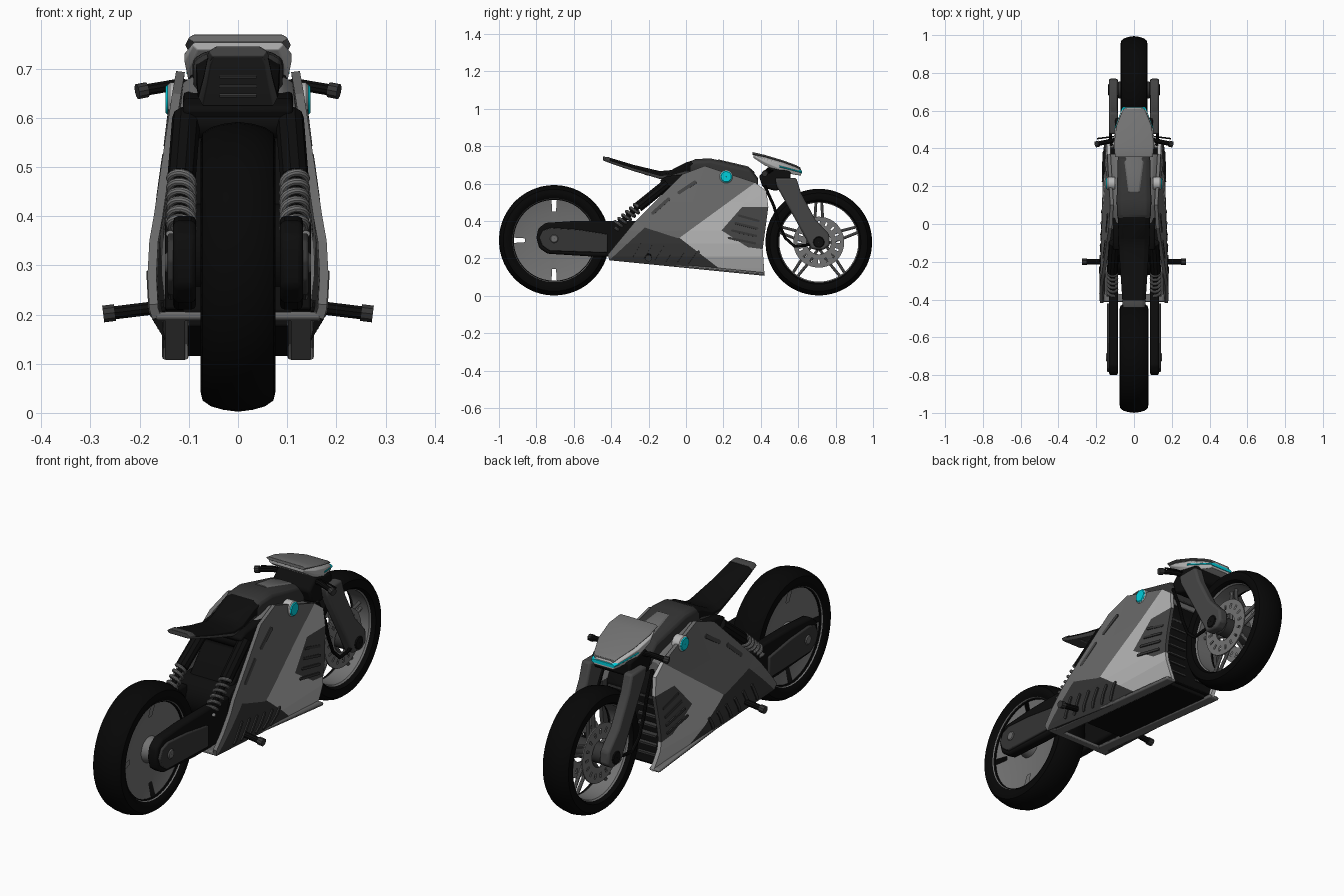
import bpy, bmesh, math
from mathutils import Vector

if "Cube" in bpy.data.objects:
    bpy.data.objects.remove(bpy.data.objects["Cube"])


def material(name, r, g, b):
    m = bpy.data.materials.new(name)
    m.use_nodes = True
    m.diffuse_color = (r, g, b, 1)
    for node in m.node_tree.nodes:
        if node.type == 'BSDF_PRINCIPLED':
            node.inputs["Base Color"].default_value = (r, g, b, 1)
    return m


RUBBER = material("tyre black", .002, .002, .002)
BLACK = material("soft black", .004, .004, .004)
DARK = material("dark grey", .035, .035, .035)
GRAPHITE = material("graphite grey", .06, .06, .06)
MID = material("mid grey", .145, .145, .145)
METAL = material("metal grey", .17, .17, .17)
LIGHT = material("light grey", .47, .47, .47)
TEAL = material("teal", 0, .62, .72)


def finish(name, me, mats, mirror=False, bevel=0, thick=0):
    ob = bpy.data.objects.new(name, me)
    bpy.context.collection.objects.link(ob)
    me.materials.clear()
    for m in mats:
        me.materials.append(m)
    if thick:
        mod = ob.modifiers.new("Thickness", 'SOLIDIFY')
        mod.thickness, mod.offset = thick, -1
    else:
        bpy.ops.object.select_all(action='DESELECT')
        ob.select_set(True)
        bpy.context.view_layer.objects.active = ob
        bpy.ops.object.shade_smooth_by_angle(angle=.6)
    if bevel:
        mod = ob.modifiers.new("Bevel", 'BEVEL')
        mod.width, mod.segments, mod.limit_method = bevel, 2, 'ANGLE'
    if mirror:
        ob.modifiers.new("Mirror", 'MIRROR').use_mirror_merge = False
    return ob


def to_mesh(name, bm, recalc=True):
    if recalc:
        bmesh.ops.recalc_face_normals(bm, faces=bm.faces[:])
    me = bpy.data.meshes.new(name)
    bm.to_mesh(me)
    bm.free()
    return me


def skin(rings, caps=True, wrap=False):
    bm = bmesh.new()
    vs = [[bm.verts.new(p) for p in ring] for ring in rings]
    for a, b in zip(vs, vs[1:] + (vs[:1] if wrap else [])):
        for i in range(len(a)):
            j = (i + 1) % len(a)
            bm.faces.new((a[i], a[j], b[j], b[i]))
    if caps:
        bm.faces.new(vs[0][::-1])
        bm.faces.new(vs[-1])
    return bm


def slab(name, pts, x0, x1, mat, mirror=False, bevel=.005):
    bm = skin([[(x, y, z) for y, z in pts] for x in (x0, x1)])
    return finish(name, to_mesh(name, bm), [mat], mirror, bevel)


def loft(name, sections, mat, under=None, bevel=.004):
    """Sections are (y, bottom, top, half width)."""
    rings = []
    for y, zb, zt, w in sections:
        c = min(.016, .4 * (zt - zb))
        half = [(w * .9, zb), (w, zb + c), (w, zt - c), (w - 1.6 * c, zt)]
        rings.append([(x, y, z) for x, z in half] + [(-x, y, z) for x, z in half[::-1]])
    me = to_mesh(name, skin(rings))
    finish(name, me, [mat, under] if under else [mat], bevel=bevel)
    if under:
        for p in me.polygons:
            p.material_index = int(p.normal.z < -.3)


def lathe(name, profile, cy, cz, mat, mirror=False, cut=None, steps=64):
    """Closed (x, radius) profile turned about an axle along x."""
    step = math.tau / steps
    rings = []
    for k in range(steps):
        a = step * (k + .5)
        rings.append([(x, cy + r * math.cos(a), cz + r * math.sin(a)) for x, r in profile])
    bm = skin(rings, caps=False, wrap=True)
    if cut:
        gone = []
        for f in bm.faces:
            c = f.calc_center_median()
            k = round(math.atan2(c.z - cz, c.y - cy) / step) % steps
            if cut(k, math.hypot(c.y - cy, c.z - cz)):
                gone.append(f)
        bmesh.ops.delete(bm, geom=gone, context='FACES')
    return finish(name, to_mesh(name, bm), [mat], mirror)


def disc(name, x0, x1, r, cy, cz, mat):
    prof = [(x0, .001), (x0, r), (x1 - .004, r), (x1, r - .004), (x1, .001)]
    return lathe(name, prof, cy, cz, mat, True, steps=32)


def tube(name, pts, r, mat, mirror=True):
    cu = bpy.data.curves.new(name, 'CURVE')
    cu.dimensions, cu.bevel_depth, cu.bevel_resolution, cu.use_fill_caps = '3D', r, 3, True
    sp = cu.splines.new('POLY')
    sp.points.add(len(pts) - 1)
    for p, co in zip(sp.points, pts):
        p.co = (*co, 1)
    tmp = bpy.data.objects.new(name + " path", cu)
    bpy.context.collection.objects.link(tmp)
    dg = bpy.context.evaluated_depsgraph_get()
    me = bpy.data.meshes.new_from_object(tmp.evaluated_get(dg))
    bpy.data.objects.remove(tmp)
    return finish(name, me, [mat], mirror)


LEVELS = [(.1, .145), (.15, .162), (.21, .18), (.28, .185), (.35, .183), (.5, .16), (.7, .125)]


def flank(y, z):
    """Half width of the fairing."""
    w = LEVELS[0][1] if z < LEVELS[0][0] else LEVELS[-1][1]
    for (z0, w0), (z1, w1) in zip(LEVELS, LEVELS[1:]):
        if z0 <= z <= z1:
            w = w0 + (w1 - w0) * (z - z0) / (z1 - z0)
    return w - .025 * max(0, min(1, (y + .4) / .8)) * max(0, min(1, (.6 - z) / .2))


def panel(name, pts, mat, off=0, thick=.018):
    bm = bmesh.new()
    bm.faces.new([bm.verts.new((0, y, z)) for y, z in pts])
    bm.normal_update()
    if bm.faces[:][0].normal.x < 0:
        bmesh.ops.reverse_faces(bm, faces=bm.faces[:])
    bmesh.ops.triangulate(bm, faces=bm.faces[:])
    for z, _ in LEVELS[1:-1]:
        bmesh.ops.bisect_plane(bm, geom=bm.verts[:] + bm.edges[:] + bm.faces[:],
                               plane_co=(0, 0, z), plane_no=(0, 0, 1))
    for v in bm.verts:
        v.co.x = flank(v.co.y, v.co.z) + off
    return finish(name, to_mesh(name, bm, recalc=False), [mat], True, thick=thick)


def strip(name, a, b, w, mat, off):
    a, b = Vector(a), Vector(b)
    d = (b - a).normalized() * w
    n = Vector((-d.y, d.x))
    panel(name, [a + n, a - d * .6, a - n, b - n, b + d * .6, b + n], mat, off, .008)


# Wheels
REAR, FRONT = (-.705, .297), (.71, .287)
half = [(.055, .216), (.07, .235), (.076, .255), (.072, .272), (.055, .284), (.03, .291)]
tyre = half + [(0, .295)] + [(-x, r) for x, r in half[::-1]]
lathe("rear_tyre", tyre, *REAR, RUBBER)
lathe("front_tyre", [(x * .93, r - .01 if r > .22 else r) for x, r in tyre], *FRONT, RUBBER)
dish = [(.064, .224), (.05, .217), (.035, .155), (.03, .06), (.075, .05), (.075, .001)]
lathe("rear_rim", dish + [(-x, r) for x, r in dish[::-1]], *REAR, METAL,
      cut=lambda k, r: k % 12 == 0 and .17 < r < .2, steps=48)
lathe("front_rim", [(-.06, .226), (-.04, .211), (.04, .211), (.06, .226)], *FRONT, METAL)
for i in range(5):
    a = math.radians(90 + 72 * i)
    for s in (-1, 1):
        ends = [(r, a + s * t) for r, t in ((.04, .5), (.13, .16), (.216, .07))]
        tube("front_spoke", [(0, FRONT[0] + r * math.cos(t), FRONT[1] + r * math.sin(t))
                             for r, t in ends], .008, METAL, False)
band = [.065, .092, .114, .136]
lathe("brake_disc", [(.052, r) for r in band] + [(.046, r) for r in band[::-1]], *FRONT, METAL,
      True, cut=lambda k, r: k % 4 == 0 and .1 < r < .108)
disc("front_hub", 0, .085, .045, *FRONT, DARK)
disc("front_axle_cap", .12, .138, .03, *FRONT, BLACK)

# Swingarm
arm = [(-.80, .31), (-.79, .36), (-.75, .39), (-.6, .4), (-.25, .4), (-.25, .21),
       (-.5, .21), (-.74, .225), (-.785, .255)]
slab("swingarm", arm, .085, .132, BLACK, True, .01)
slab("swingarm_cover", [(-.785, .31), (-.765, .35), (-.72, .365), (-.58, .355), (-.42, .33),
                        (-.42, .23), (-.73, .24), (-.77, .27)], .128, .143, DARK, True)
disc("rear_axle_cap", .14, .148, .022, -.705, .305, MID)

# Forks, clamps, handlebars and cable
slab("fork", [(.475, .63), (.59, .63), (.615, .55), (.69, .41), (.765, .33), (.77, .27),
              (.735, .245), (.67, .25), (.60, .38), (.485, .585)], .085, .133, GRAPHITE, True, .01)
slab("steering_clamp", [(.39, .64), (.44, .69), (.56, .665), (.56, .60), (.48, .56), (.41, .58)],
     -.1, .1, BLACK, bevel=.01)
tube("handlebar", [(.04, .46, .66), (.12, .44, .668), (.19, .425, .656)], .012, BLACK)
tube("handlebar_end", [(.185, .426, .657), (.205, .42, .653)], .016, DARK)
tube("brake_lever", [(.08, .465, .668), (.13, .46, .67), (.195, .452, .66)], .004, BLACK)
tube("brake_hose", [(.12, .42, .59), (.125, .47, .48), (.125, .495, .39), (.125, .53, .31),
                    (.125, .58, .265), (.125, .64, .27), (.12, .69, .285)], .008, BLACK)

# Nose cowl: light shell, grey top skin, teal lamp strip round the front
loft("cowl_shell", [(.36, .738, .76, .092), (.42, .698, .747, .109), (.5, .664, .724, .102),
                    (.59, .646, .692, .069), (.616, .643, .677, .057)], LIGHT)
loft("cowl_top", [(.355, .754, .769, .1), (.42, .742, .754, .107), (.52, .713, .724, .093),
                  (.59, .687, .698, .065), (.612, .674, .686, .054)], METAL)
loft("cowl_lamp_strip", [(.5, .682, .702, .105), (.59, .66, .677, .072),
                         (.62, .654, .669, .06)], TEAL, bevel=0)

# Fairing panels
panel("upper_fairing", [(-.41, .19), (-.418, .22), (-.27, .40), (-.02, .65), (.1, .695),
                        (.37, .605), (-.035, .31), (-.05, .31), (-.22, .365)], MID)
panel("fairing_belt", [(.37, .605), (.43, .56), (.44, .475), (.30, .475), (.19, .35), (.33, .26),
                       (.41, .25), (.42, .107), (.2, .129), (-.035, .31)], LIGHT)
panel("front_vent", [(.30, .475), (.44, .475), (.41, .25), (.33, .26), (.19, .35)], GRAPHITE)
panel("lower_fairing", [(-.41, .19), (-.22, .365), (-.05, .31), (-.035, .31), (.2, .129)], DARK)
for i in range(4):
    z = .43 - i * .04
    strip("vent_louvre", (.28 - i * .018, z), (.39 - i * .006, z - .03), .006, DARK, .006)
for i in range(6):
    y = -.28 + i * .06
    strip("lower_louvre", (y, .2 - .1 * (y + .3)), (y + .05, .285 - .16 * (y + .28)),
          .007, DARK, .006)
strip("fairing_slot", (-.18, .44), (-.09, .52), .009, GRAPHITE, .002)
strip("fairing_slot", (-.04, .55), (.05, .61), .009, GRAPHITE, .002)
loft("fairing_shoulder", [(-.03, .57, .637, .118), (.1, .6, .688, .112), (.37, .55, .6, .128)], MID)

# Belly pan
slab("belly_rail", [(-.41, .19), (.42, .107), (.42, .124), (-.41, .207)], .1, .155, MID, True, .008)
slab("belly_plate", [(-.22, .175), (.38, .115), (.38, .15), (-.22, .21)], -.105, .105, BLACK)
slab("rear_lip", [(-.412, .19), (-.37, .186), (-.37, .202), (-.412, .206)], -.168, .168, MID)
tube("footpeg", [(.15, -.2, .216), (.255, -.2, .203)], .014, BLACK)
tube("footpeg_end", [(.25, -.2, .204), (.274, -.2, .201)], .018, DARK)

# Engine, motor and radiator
slab("engine_core", [(-.25, .2), (.3, .14), (.35, .57), (.1, .66), (-.1, .64), (-.14, .62),
                     (-.1, .55), (-.2, .43)], -.112, .112, BLACK, bevel=.01)
slab("engine_block", [(-.1, .21), (.2, .18), (.2, .36), (-.1, .39)], -.148, .148, BLACK)
disc("motor", 0, .135, .1, -.17, .33, BLACK)
disc("motor_ring", .1, .14, .07, -.17, .33, DARK)
slab("radiator", [(.28, .14), (.40, .13), (.385, .3), (.405, .46), (.35, .58), (.2, .6)],
     -.132, .132, BLACK)
for i in range(7):
    z = .18 + i * .045
    slab("radiator_fin", [(.37, z), (.404, z - .01), (.404, z), (.37, z + .01)],
         .03, .125, DARK, True, 0)
disc("cross_tube", 0, .112, .032, -.1, .59, BLACK)

# Coil springs
base, top = Vector((.115, -.38, .365)), Vector((.115, -.255, .475))
axis = (top - base).normalized()
side = Vector((1, 0, 0))
other = axis.cross(side)
coil = []
for i in range(97):
    t = i / 16 * math.tau
    coil.append(base.lerp(top, i / 96) + (side * math.cos(t) + other * math.sin(t)) * .024)
tube("spring", coil, .008, METAL)
tube("damper", [base - axis * .02, top + axis * .02], .013, BLACK)
tube("damper_body", [top, Vector((.105, -.1, .6))], .029, BLACK)

# Seat and tank
loft("seat", [(-.44, .722, .742, .055), (-.4, .707, .736, .062), (-.28, .667, .7, .07),
              (-.14, .625, .667, .08), (-.08, .628, .672, .082), (0, .65, .713, .084),
              (.05, .65, .728, .086)], BLACK, GRAPHITE)
loft("seat_tail_lip", [(-.443, .724, .745, .058), (-.405, .712, .74, .063)], GRAPHITE)
for y in (-.33, -.27, -.21):
    z = .722 - .32 * (y + .44)
    slab("tail_slot", [(y - .008, z - .002), (y + .008, z - .007), (y + .008, z + .01),
                       (y - .008, z + .01)], -.038, .038, MID, bevel=0)
loft("tank", [(0, .64, .705, .08), (.05, .65, .731, .09), (.13, .65, .735, .092),
              (.34, .59, .686, .086), (.385, .57, .63, .08)], DARK, bevel=.008)
loft("tank_plate", [(.17, .71, .73, .036), (.33, .675, .693, .055), (.365, .64, .664, .05)], MID)

# Side lamps
disc("lamp_ring", .1, .142, .035, .215, .637, LIGHT)
disc("lamp_lens", .13, .147, .031, .215, .637, TEAL)
